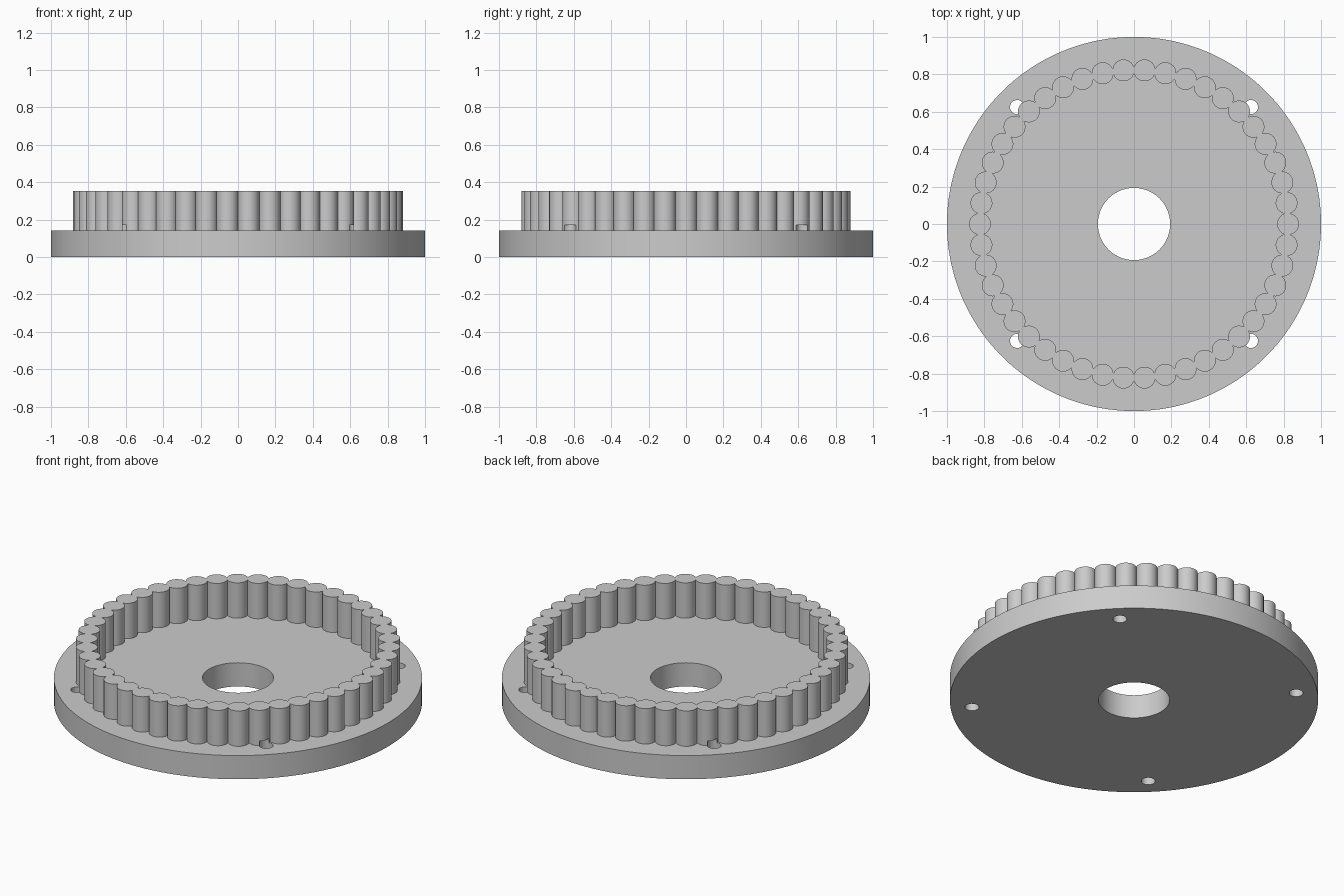
import bpy, bmesh
from math import pi, sin, cos, atan2, sqrt, radians

cube = bpy.data.objects.get("Cube")
if cube:
    bpy.data.objects.remove(cube)

PLATE_TOP, WALL_TOP, NOTCH_TOP = 0.142, 0.354, 0.17
PINS, PIN_RING, PIN_RADIUS = 46, 0.8235, 0.0585
STEPS = 12  # segments per scallop

grey = bpy.data.materials.new("plain_grey")
grey.use_nodes = True
colour = (0.6, 0.6, 0.6, 1)
grey.diffuse_color = colour
grey.node_tree.nodes["Principled BSDF"].inputs["Base Color"].default_value = colour


def make_object(name, bm):
    bmesh.ops.recalc_face_normals(bm, faces=bm.faces)
    mesh = bpy.data.meshes.new(name)
    bm.to_mesh(mesh)
    bm.free()
    mesh.materials.append(grey)
    obj = bpy.data.objects.new(name, mesh)
    bpy.context.collection.objects.link(obj)
    return obj


def ring_points(radius, count, x=0, y=0):
    return [(x + radius * cos(2 * pi * i / count), y + radius * sin(2 * pi * i / count))
            for i in range(count)]


def prism(name, points, low, high):
    bm = bmesh.new()
    face = bm.faces.new([bm.verts.new((x, y, low)) for x, y in points])
    extruded = bmesh.ops.extrude_face_region(bm, geom=[face], use_keep_orig=True)
    top = [v for v in extruded["geom"] if isinstance(v, bmesh.types.BMVert)]
    bmesh.ops.translate(bm, verts=top, vec=(0, 0, high - low))
    return make_object(name, bm)


def combine(target, tool, operation):
    mod = target.modifiers.new(operation, "BOOLEAN")
    mod.operation, mod.solver, mod.object = operation, "EXACT", tool
    bpy.context.view_layer.objects.active = target
    bpy.ops.object.modifier_apply(modifier=mod.name)
    bpy.data.objects.remove(tool)


def scallops(side):
    """Outline of the overlapping round pins, outside (1) or inside (-1)."""
    half = pi / PINS
    chord = PIN_RING * sin(half)
    cusp = PIN_RING * cos(half) + side * sqrt(PIN_RADIUS ** 2 - chord ** 2)
    sweep = atan2(cusp * sin(half), side * (cusp * cos(half) - PIN_RING))
    points = []
    for pin in range(PINS):
        turn = 2 * half * pin
        for step in range(STEPS):
            a = sweep * (2 * step / STEPS - 1)
            x = PIN_RING + side * PIN_RADIUS * cos(a)
            y = PIN_RADIUS * sin(a)
            points.append((x * cos(turn) - y * sin(turn), x * sin(turn) + y * cos(turn)))
    return points


# round base, with the wall of pins joined on top
base = prism("pin_ring_base", ring_points(1, 180), 0, PLATE_TOP)
wall = prism("pin_wall", scallops(1), PLATE_TOP / 2, WALL_TOP)
combine(base, wall, "UNION")

# scalloped pocket inside the wall
combine(base, prism("pocket_cutter", scallops(-1), PLATE_TOP, 0.5), "DIFFERENCE")

# centre bore
combine(base, prism("bore_cutter", ring_points(0.193, 96), -0.1, 0.5), "DIFFERENCE")

# four screw holes that nick the foot of the wall
for sx in (-1, 1):
    for sy in (-1, 1):
        hole = prism("screw_cutter", ring_points(0.038, 32, sx * 0.625, sy * 0.625),
                     -0.1, NOTCH_TOP)
        combine(base, hole, "DIFFERENCE")

bpy.ops.object.select_all(action="DESELECT")
base.select_set(True)
bpy.context.view_layer.objects.active = base
bpy.ops.object.shade_smooth_by_angle(angle=radians(30))
